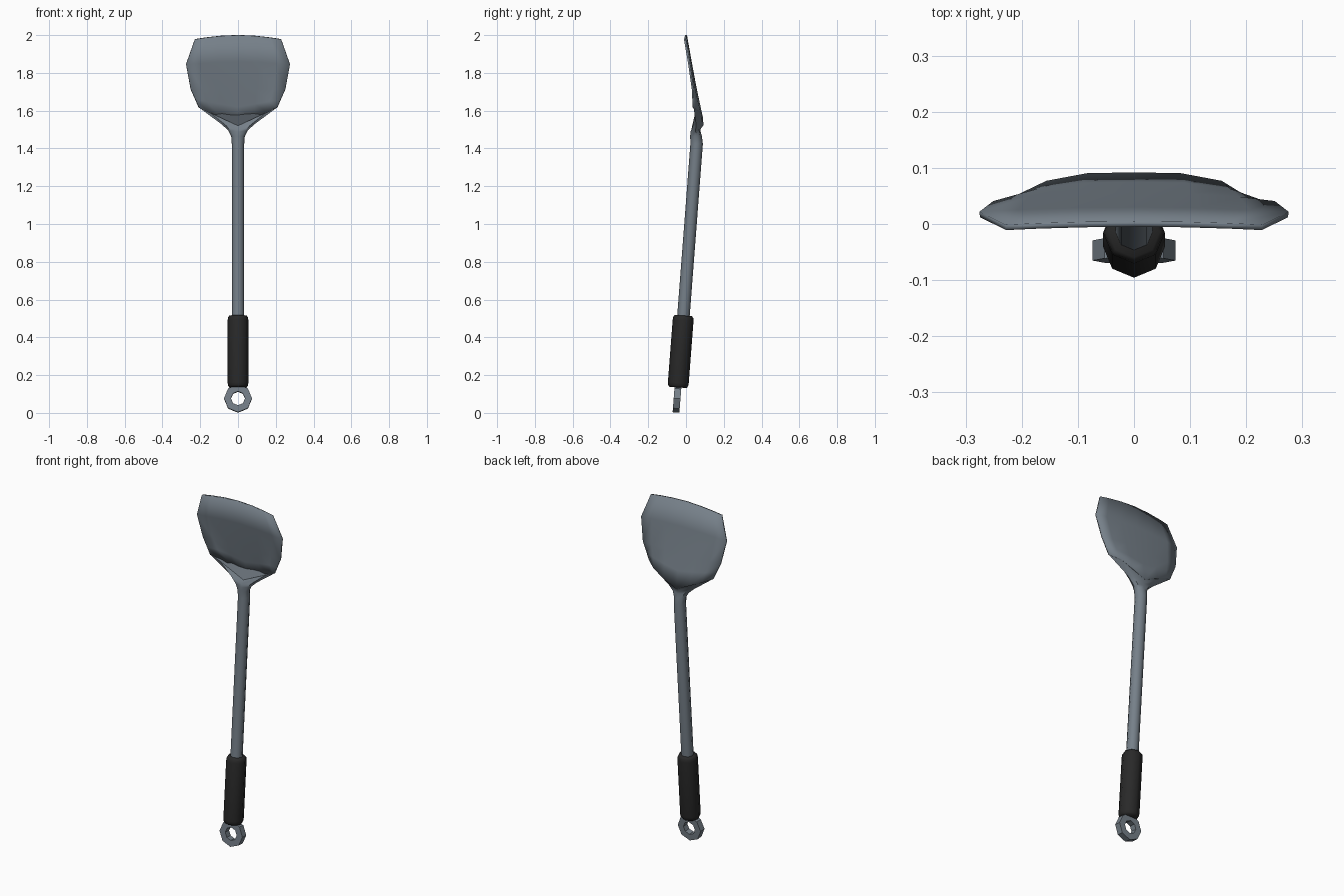
import bpy, bmesh, math

if "Cube" in bpy.data.objects:
    bpy.data.objects.remove(bpy.data.objects["Cube"])

def material(name, col):
    m = bpy.data.materials.new(name)
    m.diffuse_color = (*col, 1)
    m.use_nodes = True
    m.node_tree.nodes["Principled BSDF"].inputs["Base Color"].default_value = m.diffuse_color
    return m

STEEL = material("blue_grey_steel", (0.18, 0.215, 0.25))
RUBBER = material("black_rubber", (0.022, 0.022, 0.022))
TILT = 0.077                       # lean of the handle axis, dy / dz

def axis_y(z):
    return -0.013 + TILT * (z - 0.52)

def finish(name, bm, mat, angle=None):
    bmesh.ops.recalc_face_normals(bm, faces=bm.faces)
    me = bpy.data.meshes.new(name)
    bm.to_mesh(me)
    bm.free()
    ob = bpy.data.objects.new(name, me)
    bpy.context.collection.objects.link(ob)
    me.materials.append(mat)
    if angle:
        bpy.ops.object.select_all(action='DESELECT')
        ob.select_set(True)
        bpy.context.view_layer.objects.active = ob
        bpy.ops.object.shade_smooth_by_angle(angle=math.radians(angle))
    return ob

def loft(name, rings, mat, angle):
    """rings: centre y, centre z, x radius, y radius, edge rise, edge forward shift, tilt"""
    bm = bmesh.new()
    loops = []
    for yc, zc, rx, ry, dz, dy, tilt in rings:
        loop = []
        for i in range(8):
            c, s = math.cos(i * math.pi / 4), math.sin(i * math.pi / 4)
            y = ry * s
            loop.append(bm.verts.new((rx * c, yc + y - dy * c ** 4,
                                      zc + dz * abs(c) - tilt * y)))
        loops.append(loop)
    for a, b in zip(loops, loops[1:]):
        for i in range(8):
            j = (i + 1) % 8
            bm.faces.new((a[i], a[j], b[j], b[i]))
    bm.faces.new(loops[0])
    bm.faces.new(loops[-1])
    return finish(name, bm, mat, angle)

# Shaft flaring into the V-shaped neck behind the blade
loft("shaft_and_neck", [
    (axis_y(0.48), 0.48, 0.033, 0.033, 0, 0, TILT),
    (axis_y(1.42), 1.425, 0.033, 0.033, 0, 0, 0),
    (0.053, 1.465, 0.036, 0.031, 0, 0, 0),
    (0.051, 1.488, 0.052, 0.027, 0.008, 0, 0),
    (0.053, 1.502, 0.090, 0.024, 0.028, 0, 0),
    (0.070, 1.520, 0.207, 0.020, 0.097, 0.030, 0)], STEEL, 50)

# Rubber grip with rounded ends
loft("grip", [(axis_y(z), z, r, r, 0, 0, TILT) for z, r in
     ((0.135, 0.046), (0.145, 0.053), (0.16, 0.055),
      (0.49, 0.055), (0.505, 0.053), (0.515, 0.046))], RUBBER, 60)

# Scooped blade: centre z, centre y, edge x, edge z, edge y, curl exponent
rows = [(2.000, 0.000, 0.228, 1.978, -0.006, 2),
        (1.860, 0.025, 0.275, 1.845, 0.017, 2),
        (1.720, 0.051, 0.250, 1.712, 0.036, 2.5),
        (1.620, 0.070, 0.226, 1.660, 0.038, 3.5),
        (1.520, 0.087, 0.207, 1.617, 0.040, 4)]
cols = (-1, -0.75, -0.4, 0, 0.4, 0.75, 1)
bm = bmesh.new()
grid = []
for k, (zc, yc, ex, ez, ey, p) in enumerate(rows):
    zp = 1.8 if k < 2 else 1
    grid.append([bm.verts.new((ex * f, yc + (ey - yc) * abs(f) ** p,
                               zc + (ez - zc) * abs(f) ** zp)) for f in cols])
for a, b in zip(grid, grid[1:]):
    for i in range(len(cols) - 1):
        bm.faces.new((a[i], a[i + 1], b[i + 1], b[i]))
blade = finish("blade", bm, STEEL, 40)
sol = blade.modifiers.new("thickness", 'SOLIDIFY')
sol.thickness = 0.01
sol.offset = 0

# Octagonal hanging ring, leaning with the handle
bm = bmesh.new()
loops = []
for r, y in ((0.074, -0.018), (0.074, 0.018), (0.037, 0.018), (0.037, -0.018)):
    loops.append([bm.verts.new((r * math.cos(i * math.pi / 4), y,
                                r * math.sin(i * math.pi / 4))) for i in range(8)])
for k in range(4):
    a, b = loops[k], loops[(k + 1) % 4]
    for i in range(8):
        j = (i + 1) % 8
        bm.faces.new((a[i], a[j], b[j], b[i]))
ring = finish("hanging_ring", bm, STEEL)
ring.location = (0, axis_y(0.076), 0.076)
ring.rotation_euler.x = -TILT
